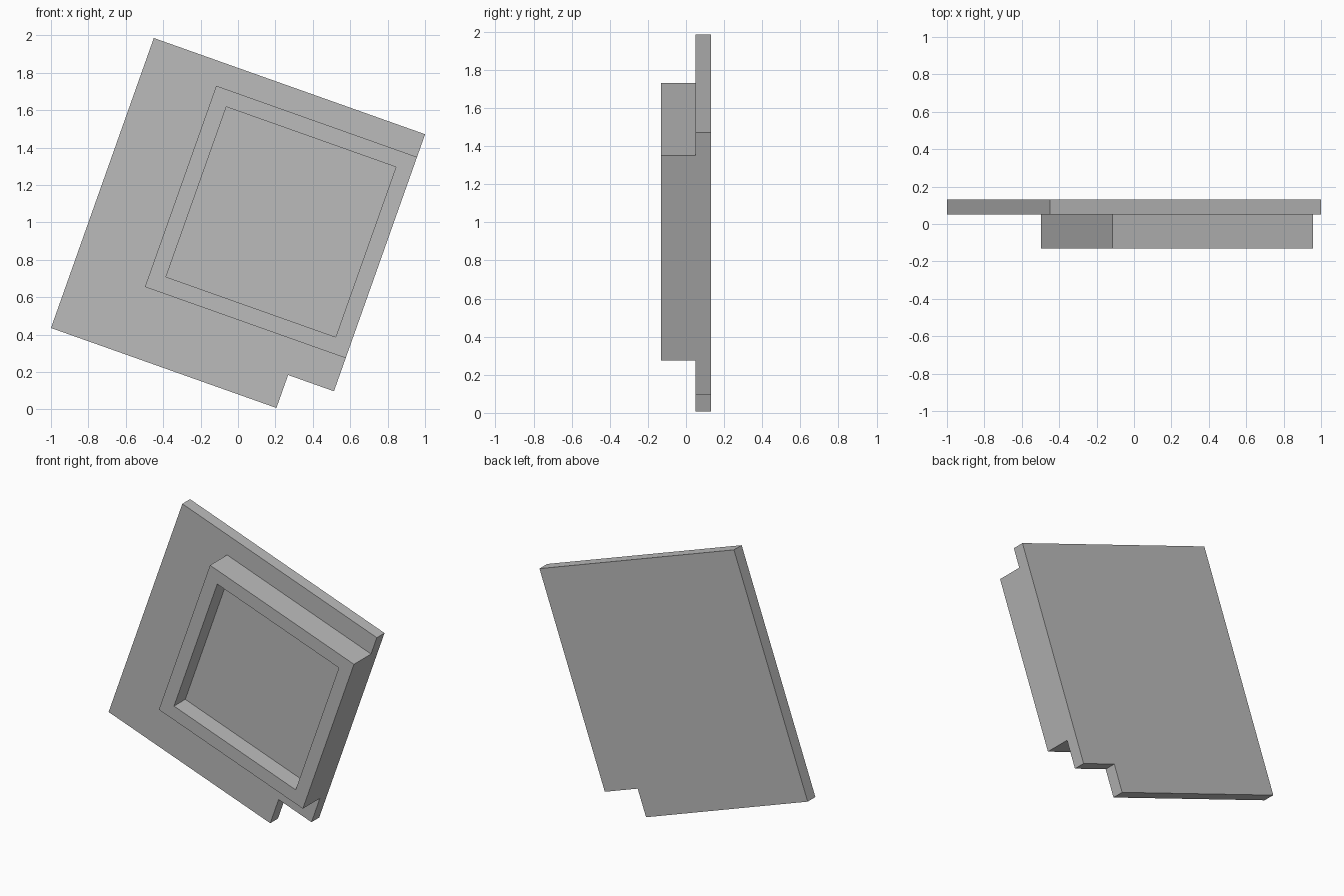
import bpy, bmesh, math
from mathutils import Matrix

if "Cube" in bpy.data.objects:
    bpy.data.objects.remove(bpy.data.objects["Cube"])

grey = bpy.data.materials.new("mid grey")
grey.diffuse_color = (0.5, 0.5, 0.5, 1)
grey.use_nodes = True
grey.node_tree.nodes["Principled BSDF"].inputs["Base Color"].default_value = grey.diffuse_color

# Panel plane: local x and z run along the tilted panel's edges from its lower left corner
TILT = Matrix.Translation((-1.0, 0, 0.435)) @ Matrix.Rotation(math.radians(19.53), 4, 'Y')
BACK, JOIN, FRONT, FLOOR = 0.132, 0.05, -0.132, -0.012
W, H = 1.539, 1.645


def finish(name, bm):
    bmesh.ops.recalc_face_normals(bm, faces=bm.faces)
    mesh = bpy.data.meshes.new(name)
    bm.to_mesh(mesh)
    bm.free()
    mesh.transform(TILT)
    mesh.materials.append(grey)
    bpy.context.collection.objects.link(bpy.data.objects.new(name, mesh))


def prism(outline, y_front, y_back):
    """Extrude an outline from y_back to y_front; returns bmesh and front face."""
    bm = bmesh.new()
    face = bm.faces.new([bm.verts.new((x, y_back, z)) for x, z in outline])
    ext = bmesh.ops.extrude_face_region(bm, geom=[face], use_keep_orig=True)["geom"]
    for v in ext:
        if isinstance(v, bmesh.types.BMVert):
            v.co.y = y_front
    front = next(f for f in ext if isinstance(f, bmesh.types.BMFace))
    bmesh.ops.recalc_face_normals(bm, faces=bm.faces)
    return bm, front


# Back panel with a notched lower right corner
bm, _ = prism([(0, 0), (1.279, 0), (1.279, 0.187), (W, 0.187), (W, H), (0, H)], JOIN, BACK)
finish("back_panel", bm)

# Raised square block with a sunken pocket
bm, front = prism([(0.40, 0.375), (W, 0.375), (W, 1.516), (0.40, 1.516)], FRONT, JOIN)
bmesh.ops.inset_region(bm, faces=[front], thickness=0.125)
pocket = bmesh.ops.extrude_face_region(bm, geom=[front])["geom"]
for v in pocket:
    if isinstance(v, bmesh.types.BMVert):
        v.co.y = FLOOR
if front.is_valid:
    bm.faces.remove(front)
finish("pocket_frame", bm)
